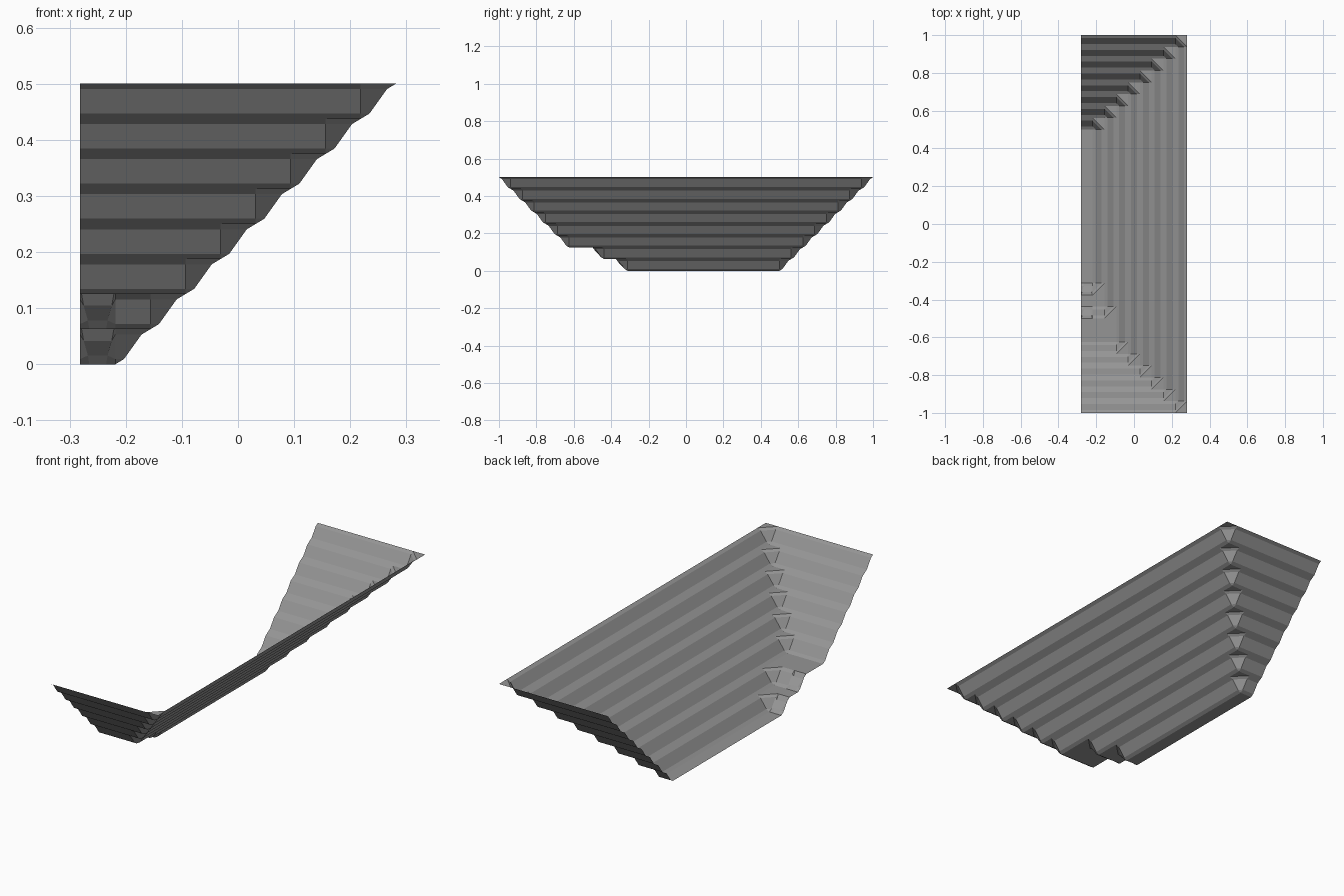
import bpy
import bmesh

if "Cube" in bpy.data.objects:
    bpy.data.objects.remove(bpy.data.objects["Cube"])

C = 0.0625                      # tile size, both run and rise
LEFT = -4.5 * C                 # open cut side of the pit
LEVELS = 8
SLOPE = [(0, 0), (0.25, 0.15), (0.75, 0.85), (1, 1)]    # one tier: run, rise
CENTRE = [0, 0.25, 0.67, 1]                             # worn path through a tier

stone = bpy.data.materials.new("grey_stone")
stone.diffuse_color = (0.3, 0.3, 0.3, 1)
stone.use_nodes = True
stone.node_tree.nodes["Principled BSDF"].inputs["Base Color"].default_value = stone.diffuse_color


def inner_x(i):
    return LEFT + C * (i + 1)


def back_y(i):
    return 0.5 + C * i


def front_y(i):
    return (-0.3125, -0.4375)[i] if i < 2 else -0.625 - C * (i - 2)


def make(name, faces):
    """Join polygons into one upward-facing open sheet."""
    bm = bmesh.new()
    for pts in faces:
        bm.faces.new([bm.verts.new(p) for p in pts])
    bmesh.ops.remove_doubles(bm, verts=bm.verts, dist=1e-5)
    bm.normal_update()
    for f in bm.faces:
        if f.normal.z < 0:
            f.normal_flip()
    mesh = bpy.data.meshes.new(name)
    bm.to_mesh(mesh)
    bm.free()
    mesh.materials.append(stone)
    ob = bpy.data.objects.new(name, mesh)
    bpy.context.collection.objects.link(ob)


def flat(x0, x1, y0, y1, z):
    return [[(x0, y0, z), (x1, y0, z), (x1, y1, z), (x0, y1, z)]]


def bands():
    return zip(SLOPE, SLOPE[1:])


def side_tier(i):
    x, z, y0, y1 = inner_x(i), C * i, front_y(i), back_y(i)
    return [[(x + C * a, y0, z + C * h), (x + C * b, y0, z + C * k),
             (x + C * b, y1, z + C * k), (x + C * a, y1, z + C * h)]
            for (a, h), (b, k) in bands()]


def end_tier(i, y, s, x0):
    x1, z = inner_x(i), C * i
    return [[(x0, y + s * C * a, z + C * h), (x1, y + s * C * a, z + C * h),
             (x1, y + s * C * b, z + C * k), (x0, y + s * C * b, z + C * k)]
            for (a, h), (b, k) in bands()]


def corner(i, y, s):
    """Inside corner tile, cut by diagonal contour lines."""
    x, z = inner_x(i), C * i

    def p(u, v, h):
        return (x + C * u, y + s * C * v, z + C * h)
    faces = [[p(0, 0, 0), p(0.25, 0, 0.15), p(0, 0.25, 0.15)]]
    for (a, h), (b, k) in list(bands())[1:]:
        faces.append([p(a, 0, h), p(b, 0, k), p(0, b, k), p(0, a, h)])
    faces.append([p(1, 0, 1), p(1, 1, 1), p(0, 1, 1)])
    return faces


def ramp(i):
    """Tier tile with a path through its middle, narrowing downwards."""
    y, z = front_y(i), C * i
    rows = []
    for (v, h), c, w in zip(SLOPE, CENTRE, (0.26, 0.22, 0.1, 0.04)):
        rows.append([(LEFT + C * u, y - C * v, z + C * hh)
                     for u, hh in ((0, h), (w, c), (1 - w, c), (1, h))])
    return [[r[j], r[j + 1], q[j + 1], q[j]]
            for r, q in zip(rows, rows[1:]) for j in range(3)]


def collect(fn, levels):
    return [f for i in levels for f in fn(i)]


# pit floor and the two front landings
make("floor", flat(LEFT, inner_x(0), front_y(0), back_y(0), 0))
make("lower_landing", flat(LEFT, inner_x(1), front_y(1), front_y(0) - C, C))
make("upper_landing", flat(LEFT, inner_x(2), front_y(2), front_y(1) - C, 2 * C))

# long side wall and the two end walls
make("side_wall", collect(side_tier, range(LEVELS)))
make("back_wall", collect(lambda i: end_tier(i, back_y(i), 1, LEFT), range(LEVELS)))
make("front_wall", collect(
    lambda i: end_tier(i, front_y(i), -1, LEFT + C if i < 2 else LEFT), range(1, LEVELS)))

# corner tiles
make("back_corners", collect(lambda i: corner(i, back_y(i), 1), range(LEVELS)))
make("front_corners", collect(lambda i: corner(i, front_y(i), -1), range(LEVELS)))

# path tiles on the two lowest front tiers
make("ramps", collect(ramp, range(2)))
